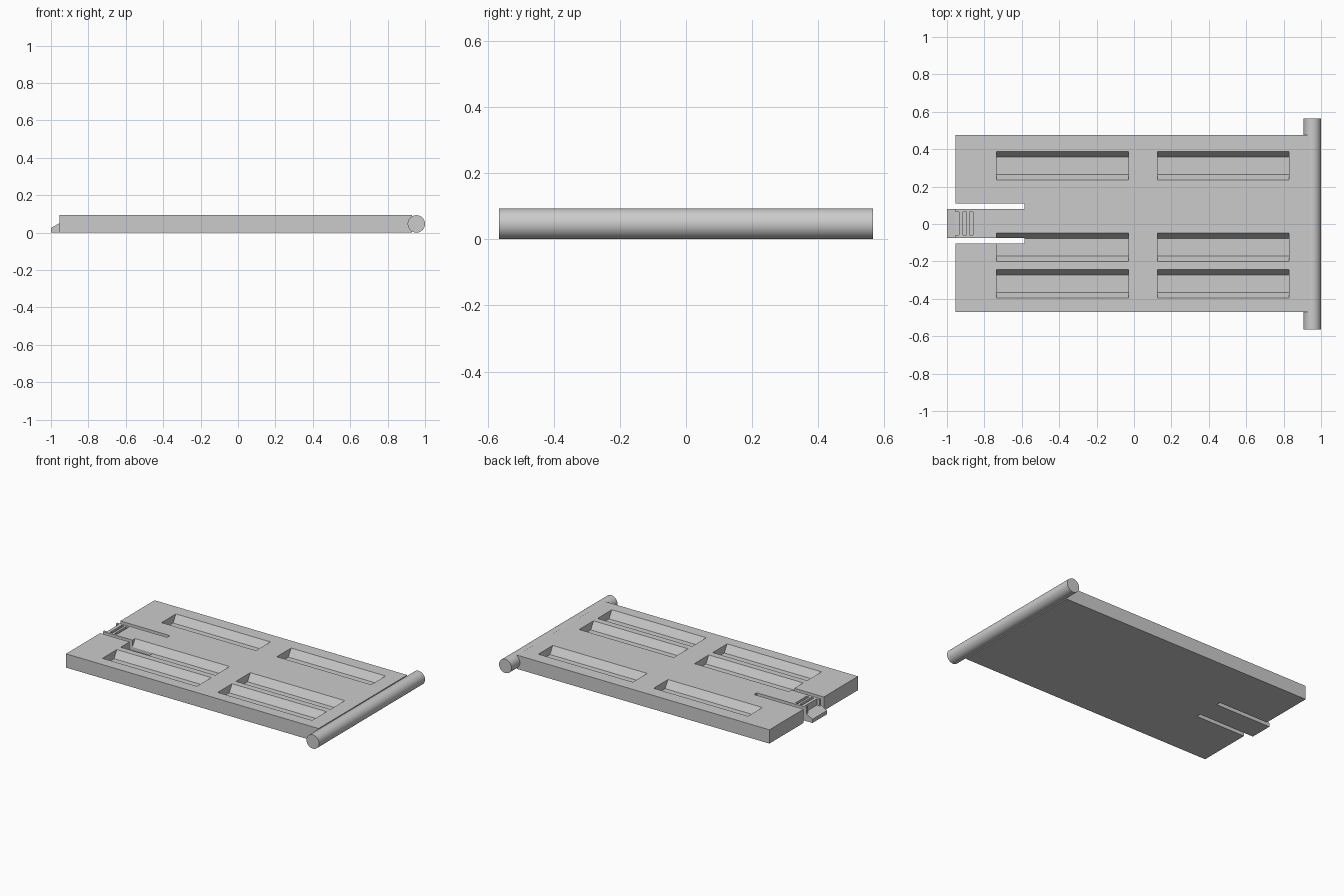
import bpy, bmesh
from math import pi
from mathutils import Matrix, Vector

cube = bpy.data.objects.get("Cube")
if cube:
    bpy.data.objects.remove(cube, do_unlink=True)

TOP = 0.093

grey = bpy.data.materials.new("plain grey")
grey.use_nodes = True
colour = (0.6, 0.6, 0.6, 1)
grey.diffuse_color = colour
grey.node_tree.nodes["Principled BSDF"].inputs["Base Color"].default_value = colour


def prism(bm, points, offset):
    """Extrude a closed outline by an offset."""
    face = bm.faces.new([bm.verts.new(p) for p in points])
    result = bmesh.ops.extrude_face_region(bm, geom=[face])
    moved = [v for v in result["geom"] if isinstance(v, bmesh.types.BMVert)]
    bmesh.ops.translate(bm, verts=moved, vec=Vector(offset))


def finish(name, bm):
    bmesh.ops.recalc_face_normals(bm, faces=bm.faces)
    mesh = bpy.data.meshes.new(name)
    bm.to_mesh(mesh)
    bm.free()
    mesh.materials.append(grey)
    obj = bpy.data.objects.new(name, mesh)
    bpy.context.collection.objects.link(obj)
    return obj


# Panel outline, with two slits that free a spring tongue at the left end
LEFT, RIGHT, SLIT = -0.955, 0.93, -0.585
outline = [(LEFT, -0.47), (RIGHT, -0.47), (RIGHT, 0.475), (LEFT, 0.475),
           (LEFT, 0.11), (SLIT, 0.11), (SLIT, 0.08), (LEFT, 0.08),
           (LEFT, -0.075), (SLIT, -0.075), (SLIT, -0.105), (LEFT, -0.105)]
bm = bmesh.new()
prism(bm, [(x, y, 0) for x, y in outline], (0, 0, TOP))
panel = finish("panel", bm)

# Pockets with sloping long sides
bm = bmesh.new()
for x0, x1 in ((-0.735, -0.03), (0.125, 0.83)):
    for y0 in (0.235, -0.2, -0.395):
        y1 = y0 + 0.153
        section = [(y0, 0.15), (y0, TOP), (y0 + 0.03, 0.043),
                   (y1 - 0.03, 0.043), (y1, TOP), (y1, 0.15)]
        prism(bm, [(x0, y, z) for y, z in section], (x1 - x0, 0, 0))

# Finger grip: an open notch at the tongue tip and two grooves behind it
for x0, x1 in ((-0.98, -0.935), (-0.913, -0.895), (-0.88, -0.862)):
    prism(bm, [(x0, -0.06, 0.05), (x1, -0.06, 0.05),
               (x1, 0.065, 0.05), (x0, 0.065, 0.05)], (0, 0, 0.1))
cutter = finish("pocket_cutter", bm)
cutter.hide_render = True

cut = panel.modifiers.new("pockets", "BOOLEAN")
cut.operation = "DIFFERENCE"
cut.solver = "EXACT"
cut.object = cutter
bpy.context.view_layer.update()
depsgraph = bpy.context.evaluated_depsgraph_get()
carved = bpy.data.meshes.new_from_object(panel.evaluated_get(depsgraph))
panel.modifiers.clear()
panel.data = carved
bpy.data.objects.remove(cutter, do_unlink=True)

# Wedge catch on the tongue tip
bm = bmesh.new()
prism(bm, [(x, -0.075, z) for x, z in
           ((-1, 0), (LEFT, 0), (LEFT, 0.05), (-1, 0.025))], (0, 0.155, 0))
finish("latch_hook", bm)

# Hinge rod along the right end
bm = bmesh.new()
radius = TOP / 2
bmesh.ops.create_cone(
    bm, cap_ends=True, segments=48, radius1=radius, radius2=radius, depth=1.13,
    matrix=Matrix.Translation((1 - radius, 0, radius)) @ Matrix.Rotation(pi / 2, 4, "X"))
rod = finish("hinge_rod", bm)
for face in rod.data.polygons:
    face.use_smooth = len(face.vertices) == 4
for edge in rod.data.edges:
    a, b = (rod.data.vertices[i].co for i in edge.vertices)
    edge.use_edge_sharp = abs(a.y - b.y) < 0.01
